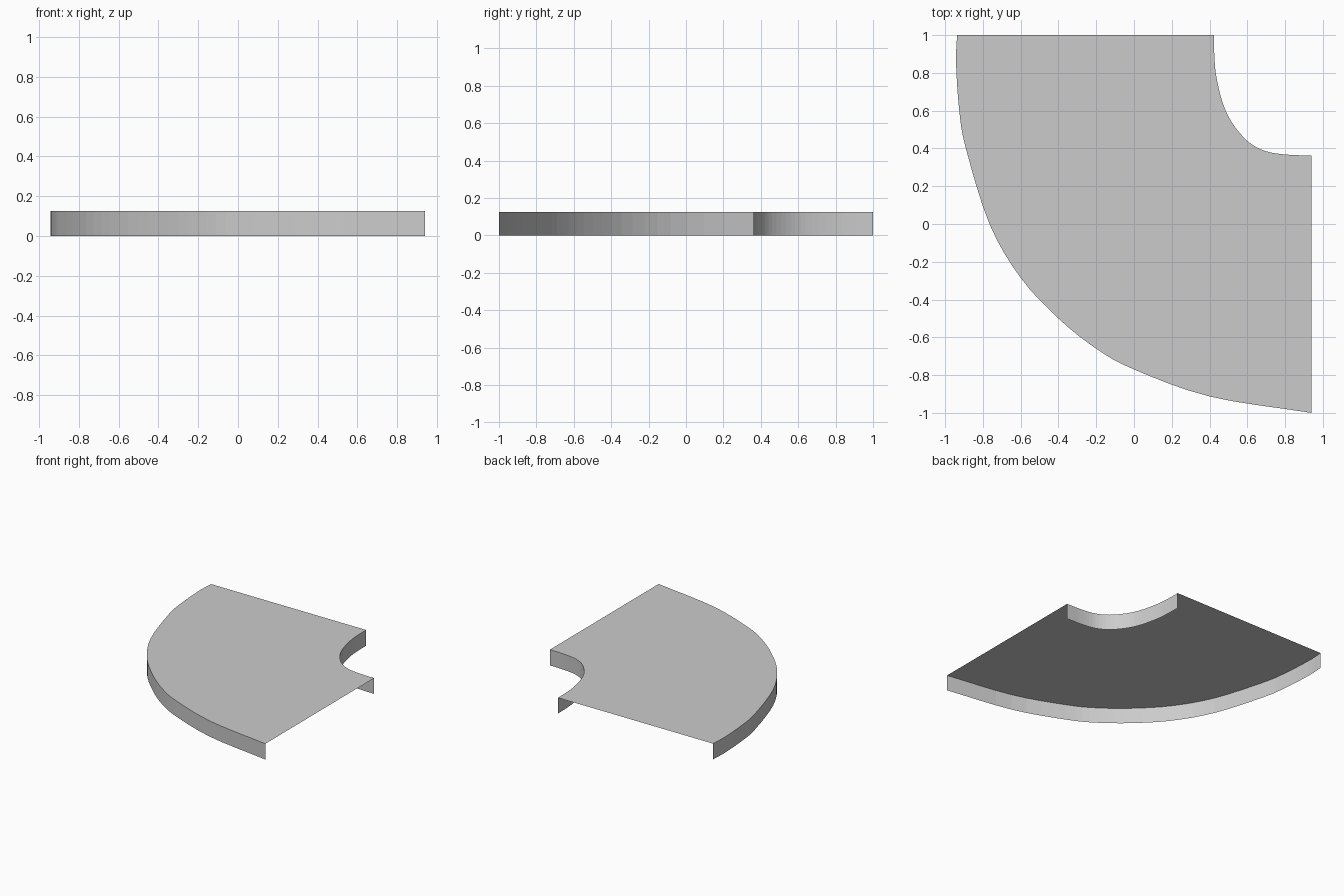
import bpy, bmesh
from mathutils import Vector

if "Cube" in bpy.data.objects:
    bpy.data.objects.remove(bpy.data.objects["Cube"])

HEIGHT = 0.125
STEPS = 4

steel = bpy.data.materials.new("light grey metal")
steel.diffuse_color = (0.6, 0.6, 0.6, 1)
steel.use_nodes = True
steel.node_tree.nodes["Principled BSDF"].inputs["Base Color"].default_value = steel.diffuse_color

# Plan curves of the bend, from the back end round to the right end
OUTER = [(-0.937, 1.0), (-0.942, 0.85), (-0.925, 0.6), (-0.89, 0.4), (-0.765, 0.0),
         (-0.6, -0.285), (-0.4, -0.5), (-0.2, -0.66), (0.0, -0.77),
         (0.4, -0.913), (0.94, -1.0)]
INNER = [(0.423, 1.0), (0.426, 0.88), (0.436, 0.78), (0.47, 0.64), (0.52, 0.535),
         (0.6, 0.44), (0.69, 0.388), (0.8, 0.368), (0.94, 0.362)]


def smooth_path(points):
    """Catmull-Rom curve through the plan points."""
    p = [Vector(q) for q in points]
    p = [2 * p[0] - p[1]] + p + [2 * p[-1] - p[-2]]
    out = []
    for i in range(1, len(p) - 2):
        a, b, c, d = p[i - 1:i + 3]
        for s in range(STEPS):
            t = s / STEPS
            out.append(0.5 * (2 * b + (c - a) * t + (2 * a - 5 * b + 4 * c - d) * t * t
                              + (3 * b - a - 3 * c + d) * t ** 3))
    return out + [p[-2]]


def make_object(name, bm):
    mesh = bpy.data.meshes.new(name)
    bm.to_mesh(mesh)
    bm.free()
    mesh.materials.append(steel)
    obj = bpy.data.objects.new(name, mesh)
    bpy.context.collection.objects.link(obj)


def flange(name, path):
    """Thin sheet wall hanging from the plate edge to the ground."""
    bm = bmesh.new()
    rows = [[bm.verts.new((p.x, p.y, z)) for p in path] for z in (0, HEIGHT)]
    for i in range(len(path) - 1):
        bm.faces.new((rows[0][i], rows[0][i + 1], rows[1][i + 1], rows[1][i]))
    make_object(name, bm)


outer, inner = smooth_path(OUTER), smooth_path(INNER)

# Flat sheet cover
bm = bmesh.new()
face = bm.faces.new([bm.verts.new((p.x, p.y, HEIGHT)) for p in outer + inner[::-1]])
bmesh.ops.triangulate(bm, faces=[face])
make_object("cover_plate", bm)

# Side walls; ends and underside stay open
flange("outer_flange", outer)
flange("inner_flange", inner[::-1])
